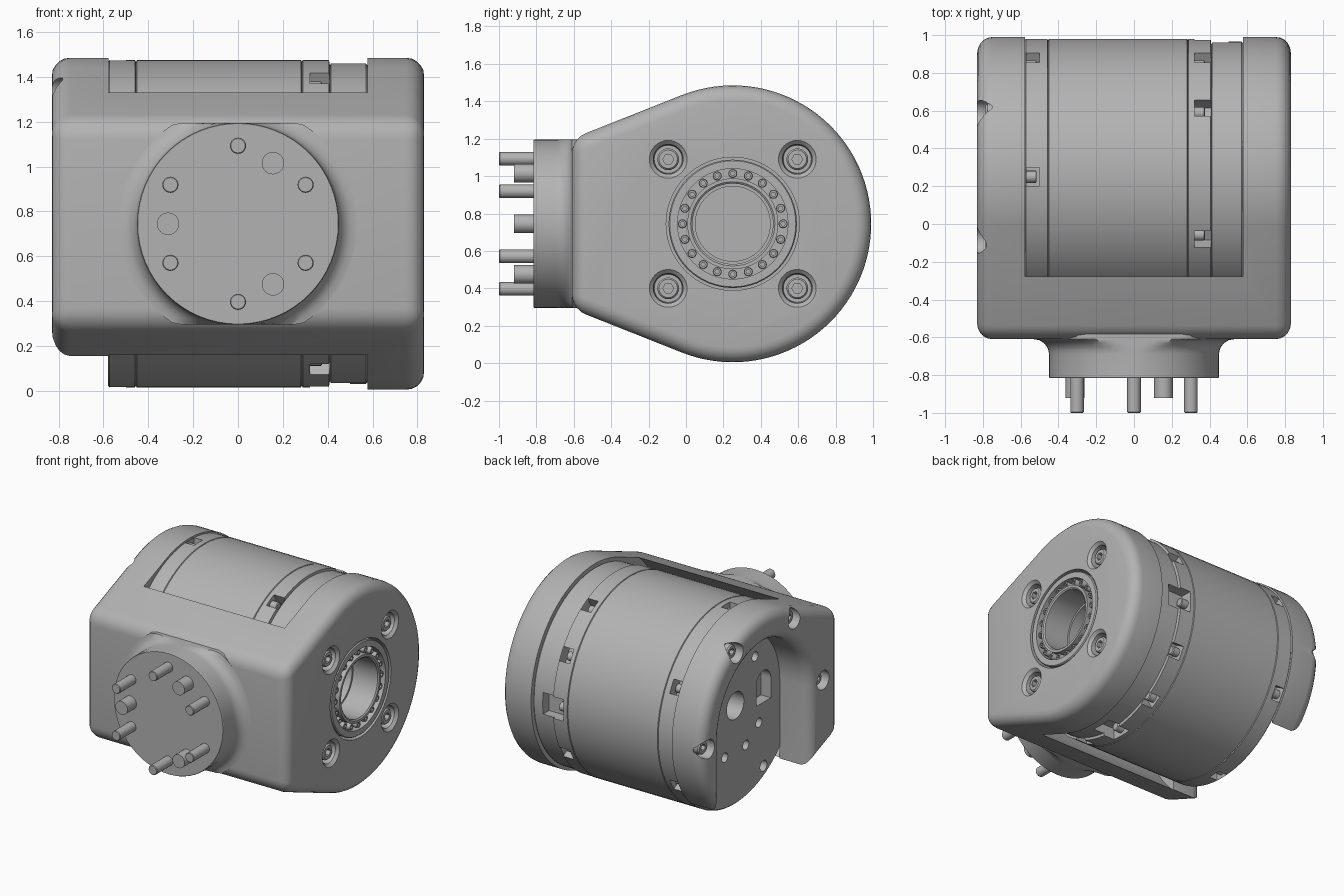
import bpy, bmesh, math
from mathutils import Vector
from math import sin, cos, pi, radians

if "Cube" in bpy.data.objects:
    bpy.data.objects.remove(bpy.data.objects["Cube"])

CY, CZ = 0.25, 0.745          # drum axis, which runs along x
R = 0.74                      # housing radius

metal = bpy.data.materials.new("grey metal")
metal.use_nodes = True
grey = (0.45, 0.45, 0.45, 1)
metal.diffuse_color = grey
metal.node_tree.nodes["Principled BSDF"].inputs["Base Color"].default_value = grey


def loft(name, rings, wrap=False):
    """Skin a list of equal rings; cap the ends unless the list wraps round."""
    bm = bmesh.new()
    vs = [[bm.verts.new(p) for p in ring] for ring in rings]
    n = len(vs[0])
    pairs = list(zip(vs, vs[1:])) + ([(vs[-1], vs[0])] if wrap else [])
    for a, b in pairs:
        for i in range(n):
            j = (i + 1) % n
            bm.faces.new((a[i], a[j], b[j], b[i]))
    if not wrap:
        bm.faces.new(vs[0])
        bm.faces.new(vs[-1])
    bmesh.ops.recalc_face_normals(bm, faces=bm.faces)
    mesh = bpy.data.meshes.new(name)
    bm.to_mesh(mesh)
    bm.free()
    mesh.materials.append(metal)
    ob = bpy.data.objects.new(name, mesh)
    bpy.context.collection.objects.link(ob)
    return ob


def lathe_x(name, profile, y=CY, z=CZ, n=32, wrap=False):
    """Turn (x, radius) points about an axis along x."""
    return loft(name, [[(x, y + r * cos(2 * pi * i / n), z + r * sin(2 * pi * i / n))
                        for i in range(n)] for x, r in profile], wrap)


def lathe_y(name, profile, x=0, z=CZ, n=32):
    """Turn (y, radius) points about an axis along y."""
    return loft(name, [[(x + r * cos(2 * pi * i / n), y, z + r * sin(2 * pi * i / n))
                        for i in range(n)] for y, r in profile])


def polar(angle, r):
    a = radians(angle)
    return CY + r * cos(a), CZ + r * sin(a)


def apply(ob, kind, **settings):
    m = ob.modifiers.new(kind, kind)
    for k, v in settings.items():
        setattr(m, k, v)
    bpy.context.view_layer.objects.active = ob
    bpy.ops.object.modifier_apply(modifier=m.name)


def cut(ob, cutter):
    cutter.hide_render = True
    apply(ob, "BOOLEAN", object=cutter, operation="DIFFERENCE", solver="EXACT")
    bpy.data.objects.remove(cutter)


def slot_ring(x, y, z0, z1, r, n=24):
    """Upright slot outline at x: flat bottom z0, round top centred on z1."""
    arc = [(x, y + r * cos(pi * i / n), z1 + r * sin(pi * i / n)) for i in range(n + 1)]
    return arc + [(x, y - r, z0), (x, y + r, z0)]


def window(x0, x1, angle, half):
    """Block cutter standing on the drum wall at the given angle."""
    a = radians(angle)
    out, side = Vector((0, cos(a), sin(a))), Vector((0, -sin(a), cos(a)))
    axis = Vector((0, CY, CZ))
    return loft("window_cutter", [[axis + out * r + side * s + Vector((x, 0, 0))
                for x, s in ((x0, -half), (x1, -half), (x1, half), (x0, half))]
                for r in (0.64, 0.82)])


def socket_screw(name, x, y, z, r, d):
    """Screw head with a hex socket, facing along x in direction d."""
    head = lathe_x(name, [(x - d * 0.06, r), (x - d * 0.01, r), (x, r * 0.85)], y, z, 24)
    cut(head, lathe_x("socket_cutter", [(x - d * 0.035, r * 0.5), (x + d * 0.02, r * 0.5)],
                      y, z, 6))


# Housing: teardrop block with rounded edges
FRONT, HALF = -0.61, 0.455
dy = FRONT - CY
tangent = math.degrees(math.atan2(HALF, dy) - math.acos(R / math.hypot(dy, HALF)))
outline = [(FRONT, CZ - HALF), (FRONT, CZ + HALF)]
outline += [polar(tangent * (1 - i / 32), R) for i in range(65)]
housing = loft("housing", [[(x, y, z) for y, z in outline] for x in (-0.83, 0.83)])
apply(housing, "BEVEL", width=0.08, segments=5, limit_method="ANGLE",
      angle_limit=radians(40), use_clamp_overlap=False)

# Cradle for the drum, bearing seat, and the arch through the side plate at -x
cut(housing, lathe_x("cradle_cutter", [(-0.577, 0.79), (0.578, 0.79)], n=96))
cut(housing, lathe_x("seat_cutter", [(0.5, 0.356), (0.9, 0.356)], n=64))
arch = [(-0.5, 0.52), (-0.75, 0.52), (-0.785, 0.53), (-0.81, 0.55), (-0.825, 0.575), (-0.833, 0.61),
        (-0.9, 0.61)]
cut(housing, loft("arch_cutter", [slot_ring(x, CY, -0.3, CZ, r) for x, r in arch]))

# Recessed screws on both side plates
for k in range(4):
    y, z = polar(45 + 90 * k, 0.488)
    cut(housing, lathe_x("bore_cutter", [(0.75, 0.075), (0.81, 0.08), (0.832, 0.103),
                                         (0.9, 0.103)], y, z))
    socket_screw("plate_screw", 0.805, y, z, 0.058, 1)
for k in range(4):
    y, z = polar(60 * k, 0.67)
    cut(housing, lathe_x("bore_cutter", [(-0.74, 0.07), (-0.9, 0.07)], y, z))
    socket_screw("arch_screw", -0.785, y, z, 0.052, -1)

# Drum with parting grooves, a bore at +x and a shaft hole at -x
profile = [(0.42, 0.2), (0.585, 0.2), (0.585, 0.7), (0.57, 0.715), (0.414, 0.715), (0.41, 0.705),
           (0.406, 0.73)]
for x in (0.285, -0.455):
    profile += [(x + 0.004, 0.73), (x, 0.722), (x - 0.004, 0.73)]
profile += [(-0.572, 0.73), (-0.58, 0.722), (-0.58, 0.1), (-0.45, 0.1)]
drum = lathe_x("drum", profile, n=96)

# Windows in the drum wall, each with a small fixing inside
bands = [(0.32, 0.408, (117, 60, 30, -30, -60, -117), 0.05),
         (0.32, 0.50, (0, -90), 0.08),
         (-0.57, -0.50, (90, 30, -30, -90, 150), 0.05)]
for x0, x1, angles, half in bands:
    for a in angles:
        cut(drum, window(x0, x1, a, half))
        y, z = polar(a, 0.675)
        lathe_x("window_fixing", [(x0 - 0.01, 0.032), (x0 + 0.05, 0.032), (x0 + 0.055, 0.025)],
                y, z, 16)

# Openings and fixings on the drum end inside the arch
for s in (-1, 1):
    y = CY + s * 0.33
    cut(drum, loft("port_cutter", [slot_ring(x, y, CZ - 0.1, CZ + 0.05, 0.085)
                                   for x in (-0.65, -0.5)]))
for a in (50, 90, 130, 220, 250, 290, 320):
    y, z = polar(a, 0.36)
    cut(drum, lathe_x("hole_cutter", [(-0.65, 0.035), (-0.53, 0.035)], y, z, 20))
for a in (240, 300):
    y, z = polar(a, 0.66)
    cut(drum, lathe_x("hole_cutter", [(-0.65, 0.04), (-0.53, 0.04)], y, z, 20))

# Bearing ring with a circle of small screws in its groove
lathe_x("bearing", [(0.5, 0.343), (0.82, 0.343), (0.828, 0.337), (0.828, 0.295), (0.77, 0.295),
                    (0.77, 0.243), (0.828, 0.243), (0.828, 0.225), (0.82, 0.215), (0.62, 0.215),
                    (0.62, 0.2), (0.5, 0.2)], n=64, wrap=True)
for k in range(20):
    y, z = polar(18 * k, 0.269)
    socket_screw("bearing_screw", 0.815, y, z, 0.024, 1)

# Neck flange with a flared root kept within the block height
fillet = [(-0.58, 0.53)] + [(-0.69 + 0.08 * sin(radians(a)), 0.53 - 0.08 * cos(radians(a)))
                            for a in (90, 70, 50, 30, 15, 0)]
neck = lathe_y("neck_flange", fillet + [(-0.81, 0.45), (-0.815, 0.447)], n=64)
for v in neck.data.vertices:
    v.co.z = max(CZ - 0.45, min(CZ + 0.45, v.co.z))

# Long dowels and short locating pins on the flange
for k in range(6):
    a = radians(30 + 60 * k)
    lathe_y("dowel", [(-0.78, 0.036), (-0.995, 0.036), (-1.0, 0.032)],
            0.348 * cos(a), CZ + 0.348 * sin(a), 20)
for k in range(3):
    a = radians(60 + 120 * k)
    lathe_y("locating_pin", [(-0.78, 0.05), (-0.92, 0.05)],
            0.312 * cos(a), CZ + 0.312 * sin(a), 24)

# Smooth shading with crisp edges
for ob in bpy.context.collection.objects:
    ob.select_set(ob.type == "MESH")
bpy.context.view_layer.objects.active = housing
bpy.ops.object.shade_smooth_by_angle(angle=radians(30))
